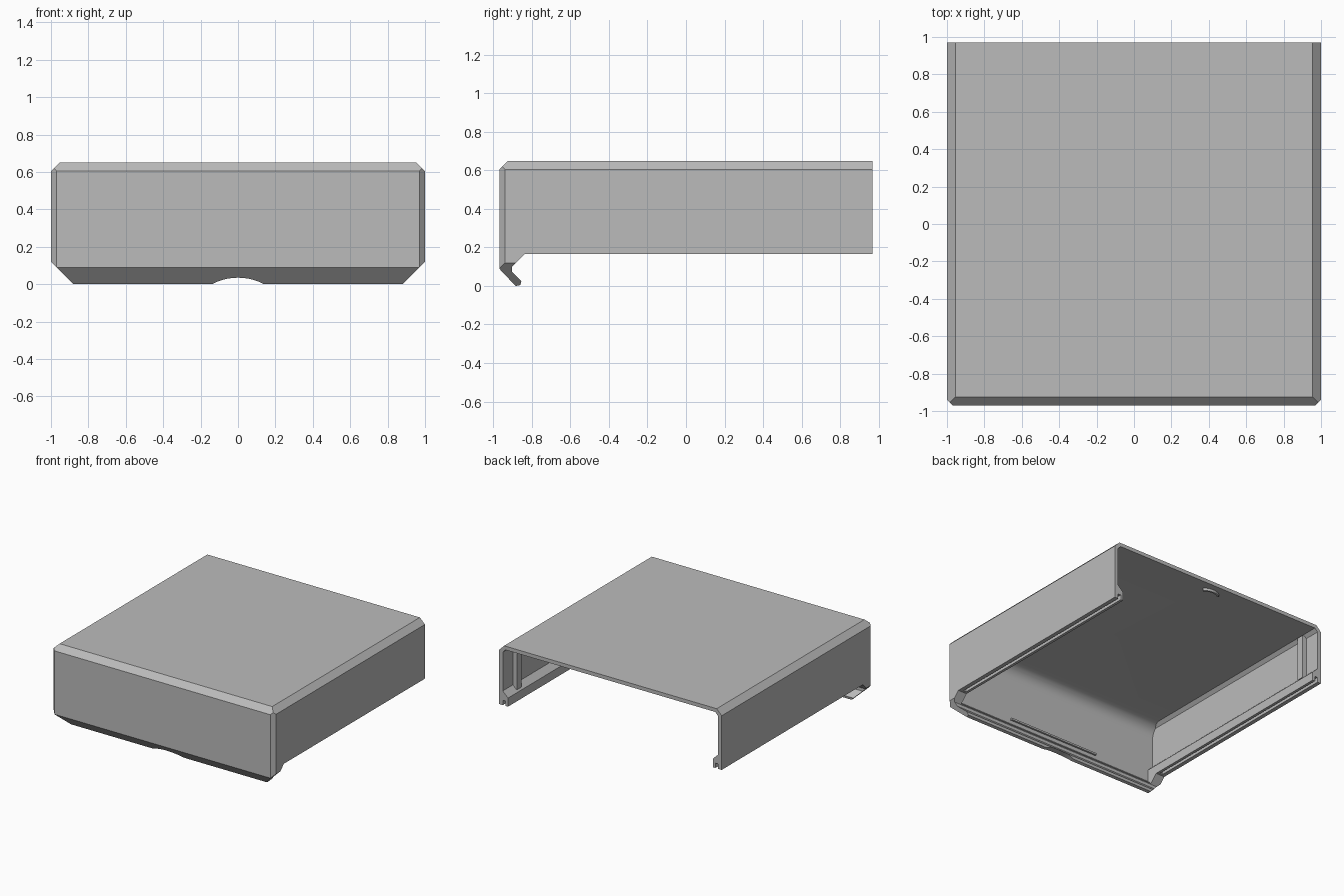
import bpy, bmesh, math
from mathutils import Vector

if "Cube" in bpy.data.objects:
    bpy.data.objects.remove(bpy.data.objects["Cube"])

grey = bpy.data.materials.new("grey plastic")
grey.diffuse_color = (0.5, 0.5, 0.5, 1)
grey.use_nodes = True
grey.node_tree.nodes["Principled BSDF"].inputs["Base Color"].default_value = grey.diffuse_color


def prism(name, pts, axis, a, b):
    """Extrude a 2D profile along an axis (0 = x, 1 = y, 2 = z) from a to b."""
    def place(p, t):
        c = list(p)
        c.insert(axis, t)
        return Vector(c)
    bm = bmesh.new()
    ends = [[bm.verts.new(place(p, t)) for p in pts] for t in (a, b)]
    for ring in ends:
        bm.faces.new(ring)
    n = len(pts)
    for i in range(n):
        j = (i + 1) % n
        bm.faces.new((ends[0][i], ends[0][j], ends[1][j], ends[1][i]))
    bmesh.ops.recalc_face_normals(bm, faces=bm.faces)
    me = bpy.data.meshes.new(name)
    bm.to_mesh(me)
    bm.free()
    me.materials.append(grey)
    ob = bpy.data.objects.new(name, me)
    bpy.context.collection.objects.link(ob)
    return ob


def box(name, x0, x1, y0, y1, z0, z1):
    return prism(name, [(x0, y0), (x1, y0), (x1, y1), (x0, y1)], 2, z0, z1)


def combine(ob, other, op):
    """Apply a boolean and discard the helper."""
    m = ob.modifiers.new("cut", 'BOOLEAN')
    m.operation, m.solver, m.object = op, 'EXACT', other
    bpy.context.view_layer.objects.active = ob
    bpy.ops.object.modifier_apply(modifier=m.name)
    bpy.data.objects.remove(other)


def mirrored(half):
    return half + [(-x, z) for x, z in reversed(half)]


# Outer body: side profile with hooked front lip
shell = prism("cover_shell", [
    (-0.97, 0.605), (-0.925, 0.65), (0.97, 0.65), (0.97, 0.165), (-0.84, 0.165),
    (-0.885, 0.12), (-0.905, 0.1), (-0.905, 0.075), (-0.855, 0.025),
    (-0.86, 0.005), (-0.885, 0), (-0.97, 0.09)], 0, -1, 1)
# Chamfers along the long top edges and the lip ends
combine(shell, prism("front_outline", mirrored(
    [(0.88, 0), (1, 0.12), (1, 0.605), (0.955, 0.65)]), 1, -1.5, 1.5), 'INTERSECT')
# Chamfered upright front corners
combine(shell, prism("plan_outline", mirrored(
    [(0.97, -0.97), (1, -0.94), (1, 0.97)]), 2, -0.5, 1.5), 'INTERSECT')

# Inner cavity: narrower at the bottom to leave thick rails, filleted at the front
cavity = prism("cavity", mirrored(
    [(0.92, -0.2), (0.92, 0.235), (0.967, 0.28), (0.967, 0.595), (0.942, 0.62)]),
    1, -1.2, 1.3)
r = 0.1
fillet = [(-0.937 + r - r * math.cos(t), 0.62 - r + r * math.sin(t))
          for t in [i * math.pi / 16 for i in range(9)]]
combine(cavity, prism("cavity_side", [(-0.8, 0.105), (-0.9, 0.105), (-0.937, 0.14)]
                      + fillet + [(1.2, 0.62), (1.2, 0.105)], 0, -1.2, 1.2), 'INTERSECT')
combine(shell, cavity, 'DIFFERENCE')

# Grooves under both rails
for s in (-1, 1):
    xs = sorted((s * 0.942, s * 0.967))
    combine(shell, box("groove", *xs, -0.82, 1.3, 0.1, 0.205), 'DIFFERENCE')

# Curved finger notch in the front lip
notch = [(0.297 * math.cos(i * math.pi / 32), -0.262 + 0.297 * math.sin(i * math.pi / 32))
         for i in range(64)]
combine(shell, prism("notch", notch, 1, -1.2, -0.5), 'DIFFERENCE')

# Upright ribs inside the side walls, near the open back
for s, side in ((-1, "left"), (1, "right")):
    xs = sorted((s * 0.93, s * 0.97))
    box(side + "_rib", *xs, 0.78, 0.84, 0.25, 0.61)

# Long thin catch on the inside of the front wall
box("front_catch", -0.41, 0.41, -0.94, -0.922, 0.17, 0.185)

# Small arched stop under the top panel
arc = [math.radians(50 + 10 * i) for i in range(9)]
outer = [(0.12 * math.cos(t), 0.8 + 0.12 * math.sin(t)) for t in arc]
inner = [(0.105 * math.cos(t), 0.8 + 0.105 * math.sin(t)) for t in reversed(arc)]
prism("top_stop", outer + inner, 2, 0.6, 0.625)

# Smooth only the rounded surfaces
for ob in bpy.context.scene.objects:
    ob.select_set(True)
bpy.context.view_layer.objects.active = shell
bpy.ops.object.shade_smooth_by_angle(angle=math.radians(30))
